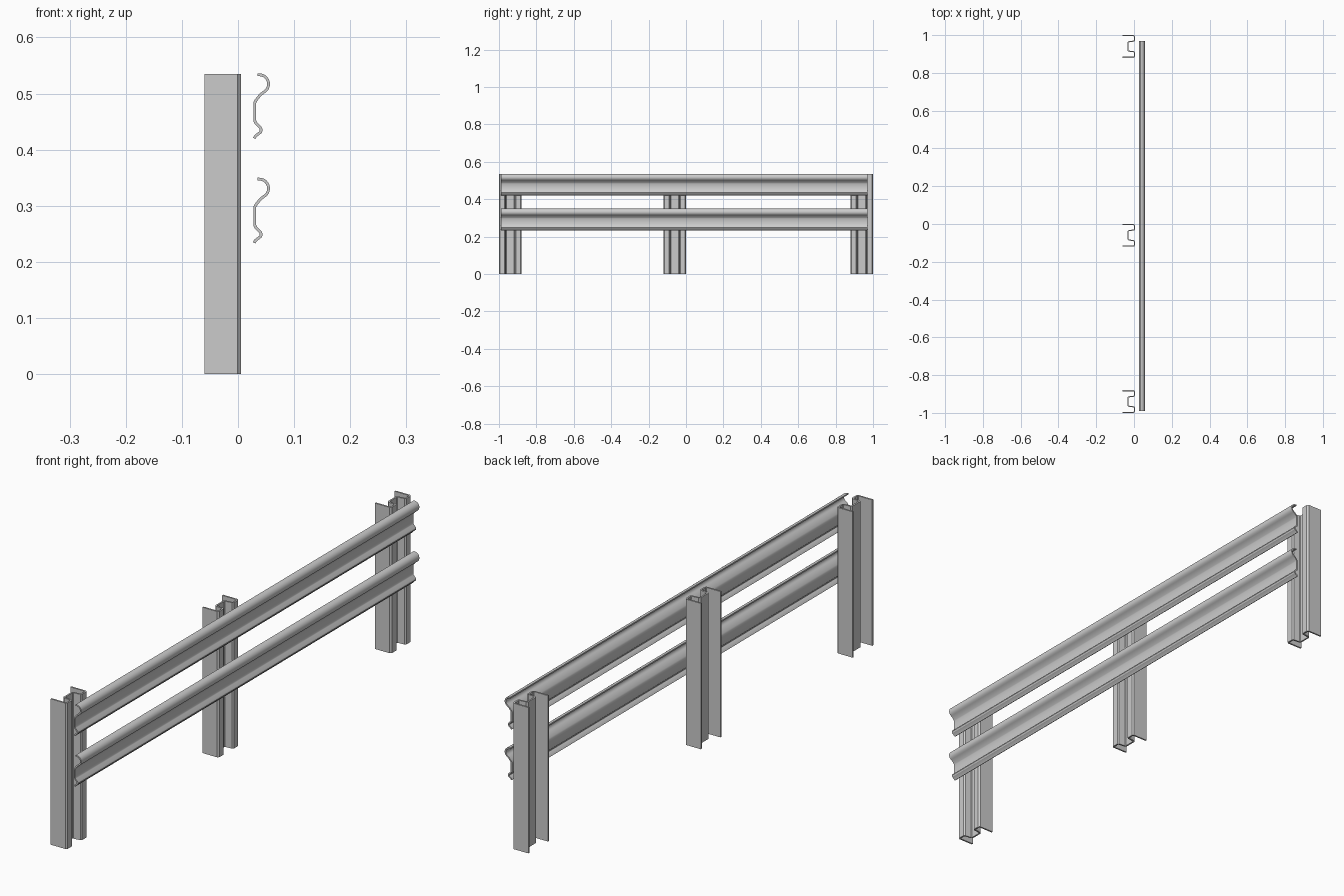
import bpy, bmesh, math
from mathutils import Vector

if "Cube" in bpy.data.objects:
    bpy.data.objects.remove(bpy.data.objects["Cube"])


def sheet_section(path, thickness):
    """Pairs of points either side of a centre line, mitred at the bends."""
    pts = [Vector(p) for p in path]
    pairs = []
    for i, p in enumerate(pts):
        a = (p - pts[i - 1]).normalized() if i > 0 else None
        b = (pts[i + 1] - p).normalized() if i < len(pts) - 1 else None
        a, b = a or b, b or a
        na, nb = Vector((-a.y, a.x)), Vector((-b.y, b.x))
        n = (na + nb).normalized()
        n *= thickness / 2 / n.dot(na)
        pairs.append((p + n, p - n))
    return pairs


def extrude_sheet(name, path, thickness, place, start, end):
    """Bent sheet metal: sweep the section from start to end."""
    bm = bmesh.new()
    rows = [[[bm.verts.new(place(q.x, q.y, t)) for t in (start, end)] for q in pair]
            for pair in sheet_section(path, thickness)]
    for r, s in zip(rows, rows[1:]):
        for k in (0, 1):
            bm.faces.new((r[k][0], s[k][0], s[k][1], r[k][1]))    # both sheet sides
            bm.faces.new((r[0][k], r[1][k], s[1][k], s[0][k]))    # cut ends
    for r in (rows[0], rows[-1]):
        bm.faces.new((r[0][0], r[0][1], r[1][1], r[1][0]))        # sheet edges
    bmesh.ops.recalc_face_normals(bm, faces=bm.faces[:])
    mesh = bpy.data.meshes.new(name)
    bm.to_mesh(mesh)
    bm.free()
    obj = bpy.data.objects.new(name, mesh)
    bpy.context.collection.objects.link(obj)
    bpy.context.view_layer.objects.active = obj
    obj.select_set(True)
    bpy.ops.object.shade_smooth_by_angle(angle=math.radians(30))
    obj.select_set(False)
    return obj


# Sigma-shaped posts: half section in (x, y) about the post middle, then mirrored
half = [(-0.06, 0.057), (-0.002, 0.057), (0.002, 0.053),
        (0.002, 0.031), (-0.001, 0.028), (-0.027, 0.025), (-0.031, 0.021)]
post_path = half + [(x, -y) for x, y in reversed(half)]
for name, y0 in (("front_post", -0.94), ("middle_post", -0.06), ("back_post", 0.94)):
    extrude_sheet(name, post_path, 0.006,
                  lambda x, y, z, y0=y0: (x, y + y0, z), 0, 0.535)

# Rails: rolled top bead, flat web and small lower bead in (x, z)
bead = [(0.038 + 0.0165 * math.cos(math.radians(a)), 0.517 + 0.0165 * math.sin(math.radians(a)))
        for a in range(90, -61, -15)]
rail_path = [(0.0345, 0.5335)] + bead + [
    (0.040, 0.498), (0.032, 0.488), (0.030, 0.484), (0.030, 0.451), (0.032, 0.447),
    (0.040, 0.439), (0.0415, 0.435), (0.040, 0.431), (0.031, 0.424), (0.029, 0.420)]
for name, drop in (("upper_rail", 0), ("lower_rail", 0.186)):
    extrude_sheet(name, rail_path, 0.005,
                  lambda x, z, y, d=drop: (x, y, z - d), -0.99, 0.97)
